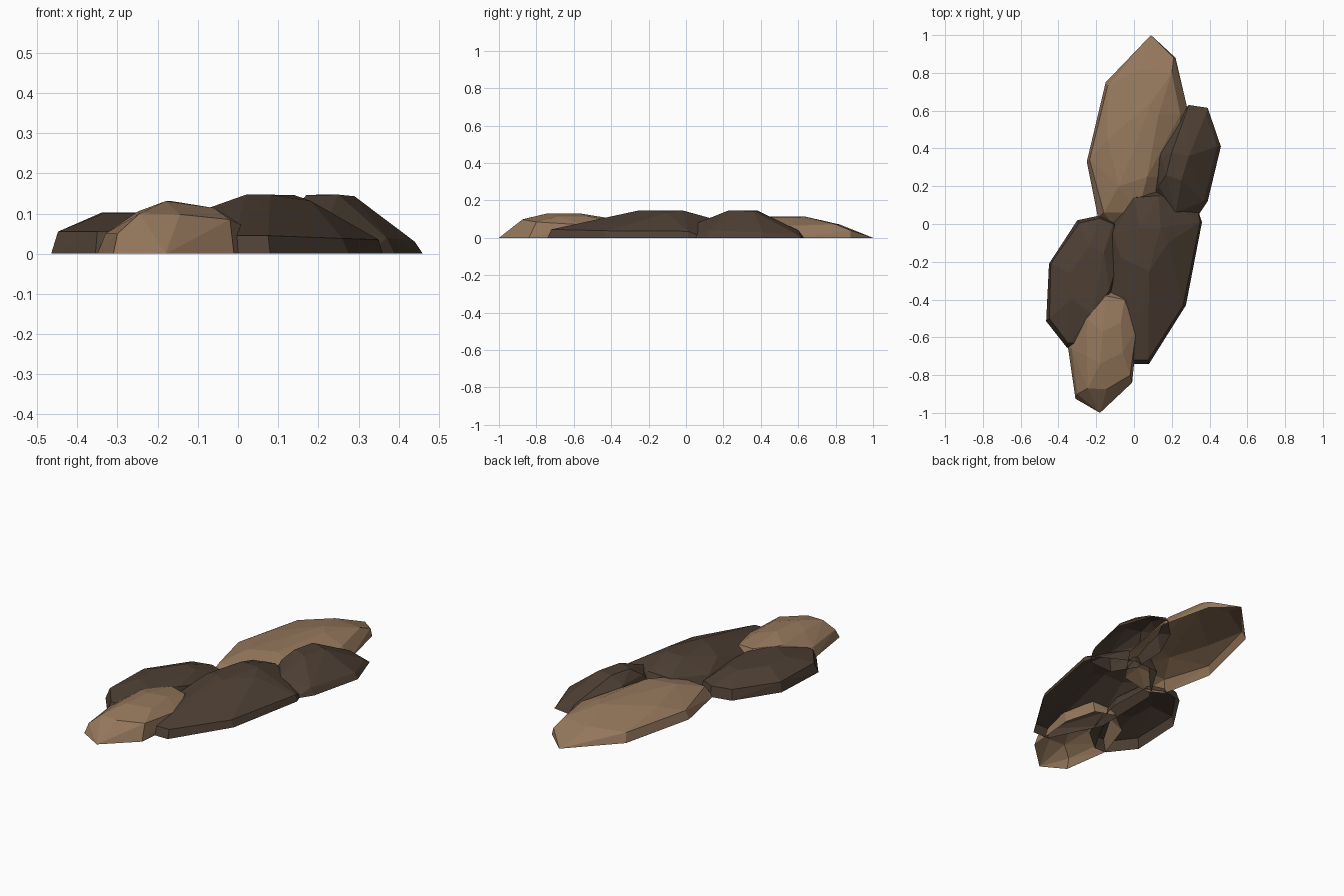
import bpy, bmesh


def colour(name, rgb):
    m = bpy.data.materials.new(name)
    m.diffuse_color = (*rgb, 1)
    return m


tan = colour("tan stone", (0.30, 0.186, 0.107))
dark = colour("dark brown stone", (0.075, 0.050, 0.034))


def rock(name, mat, base, upper):
    """Faceted boulder: hull of a ground outline and upper points, open below."""
    bm = bmesh.new()
    for x, y in base:
        bm.verts.new((x, y, 0))
    for p in upper:
        bm.verts.new(p)
    hull = bmesh.ops.convex_hull(bm, input=bm.verts[:])
    loose = [v for v in bm.verts if not v.link_faces]
    bmesh.ops.delete(bm, geom=loose, context='VERTS')
    bmesh.ops.recalc_face_normals(bm, faces=bm.faces[:])
    floor = [f for f in bm.faces if all(v.co.z < 0.001 for v in f.verts)]
    bmesh.ops.delete(bm, geom=floor, context='FACES')
    bmesh.ops.dissolve_limit(bm, angle_limit=0.05, verts=bm.verts[:], edges=bm.edges[:])
    me = bpy.data.meshes.new(name)
    bm.to_mesh(me)
    bm.free()
    me.materials.append(mat)
    bpy.context.collection.objects.link(bpy.data.objects.new(name, me))


# long tan slab at the back
rock("back_tan_rock", tan,
     [(0.09, 1.0), (0.22, 0.88), (0.29, 0.58), (0.24, 0.25), (0.08, 0.02),
      (-0.10, -0.02), (-0.19, 0.03), (-0.25, 0.33), (-0.15, 0.75)],
     [(0.03, 0.82, 0.072), (0.20, 0.80, 0.072), (0.245, 0.58, 0.065), (0.21, 0.88, 0.04),
      (0.09, 0.64, 0.113), (0.13, 0.58, 0.112), (0.02, 0.45, 0.115), (0.07, 0.25, 0.112),
      (-0.08, 0.20, 0.105), (-0.16, 0.06, 0.06), (0.02, 0.06, 0.07),
      (-0.235, 0.34, 0.05), (-0.14, 0.73, 0.05), (-0.14, 0.45, 0.09)])

# dark rock at the back right
rock("back_right_dark_rock", dark,
     [(0.29, 0.63), (0.39, 0.615), (0.46, 0.41), (0.39, 0.12), (0.33, 0.03),
      (0.18, 0.02), (0.10, 0.15), (0.11, 0.35), (0.19, 0.53)],
     [(0.17, 0.26, 0.146), (0.20, 0.38, 0.147), (0.29, 0.36, 0.143), (0.25, 0.23, 0.147),
      (0.38, 0.58, 0.025), (0.44, 0.41, 0.03), (0.37, 0.12, 0.04), (0.28, 0.60, 0.04),
      (0.22, 0.06, 0.08), (0.13, 0.20, 0.10), (0.14, 0.36, 0.10)])

# large dark rock in the middle
rock("middle_dark_rock", dark,
     [(0.36, 0.01), (0.275, -0.43), (0.08, -0.74), (-0.02, -0.74), (-0.16, -0.45),
      (-0.15, -0.05), (-0.01, 0.18), (0.15, 0.19), (0.33, 0.10)],
     [(0.35, 0.01, 0.035), (0.26, -0.43, 0.038), (0.075, -0.72, 0.045), (-0.01, -0.72, 0.045),
      (0.02, -0.22, 0.147), (0.08, -0.25, 0.147), (0.14, -0.02, 0.146), (0.03, -0.02, 0.147),
      (0.18, -0.10, 0.132), (-0.07, -0.18, 0.115), (-0.13, -0.40, 0.05), (-0.11, -0.05, 0.07),
      (0.00, 0.14, 0.09), (0.13, 0.15, 0.10)])

# low dark rock on the left
rock("left_dark_rock", dark,
     [(-0.30, 0.02), (-0.18, 0.045), (-0.08, 0.0), (-0.07, -0.25), (-0.15, -0.55),
      (-0.28, -0.66), (-0.355, -0.655), (-0.465, -0.515), (-0.45, -0.21)],
     [(-0.29, 0.005, 0.055), (-0.18, 0.03, 0.055), (-0.11, 0.0, 0.055), (-0.44, -0.21, 0.055),
      (-0.448, -0.50, 0.055), (-0.35, -0.63, 0.055), (-0.28, -0.63, 0.055),
      (-0.34, -0.26, 0.102), (-0.33, -0.40, 0.102), (-0.24, -0.12, 0.102),
      (-0.16, -0.15, 0.10), (-0.13, -0.35, 0.09), (-0.22, -0.48, 0.10), (-0.10, -0.25, 0.07)])

# small tan rock at the front
rock("front_tan_rock", tan,
     [(-0.18, -1.0), (-0.31, -0.925), (-0.35, -0.65), (-0.27, -0.42), (-0.14, -0.32),
      (-0.03, -0.36), (0.02, -0.54), (-0.01, -0.84)],
     [(-0.245, -0.87, 0.10), (-0.145, -0.875, 0.098), (-0.30, -0.90, 0.05),
      (-0.33, -0.66, 0.05), (-0.25, -0.70, 0.105), (-0.25, -0.50, 0.10),
      (-0.18, -0.74, 0.131), (-0.165, -0.57, 0.131), (-0.06, -0.68, 0.114), (-0.07, -0.52, 0.114),
      (-0.02, -0.80, 0.085), (0.012, -0.56, 0.07), (-0.05, -0.40, 0.09), (-0.15, -0.38, 0.10)])
